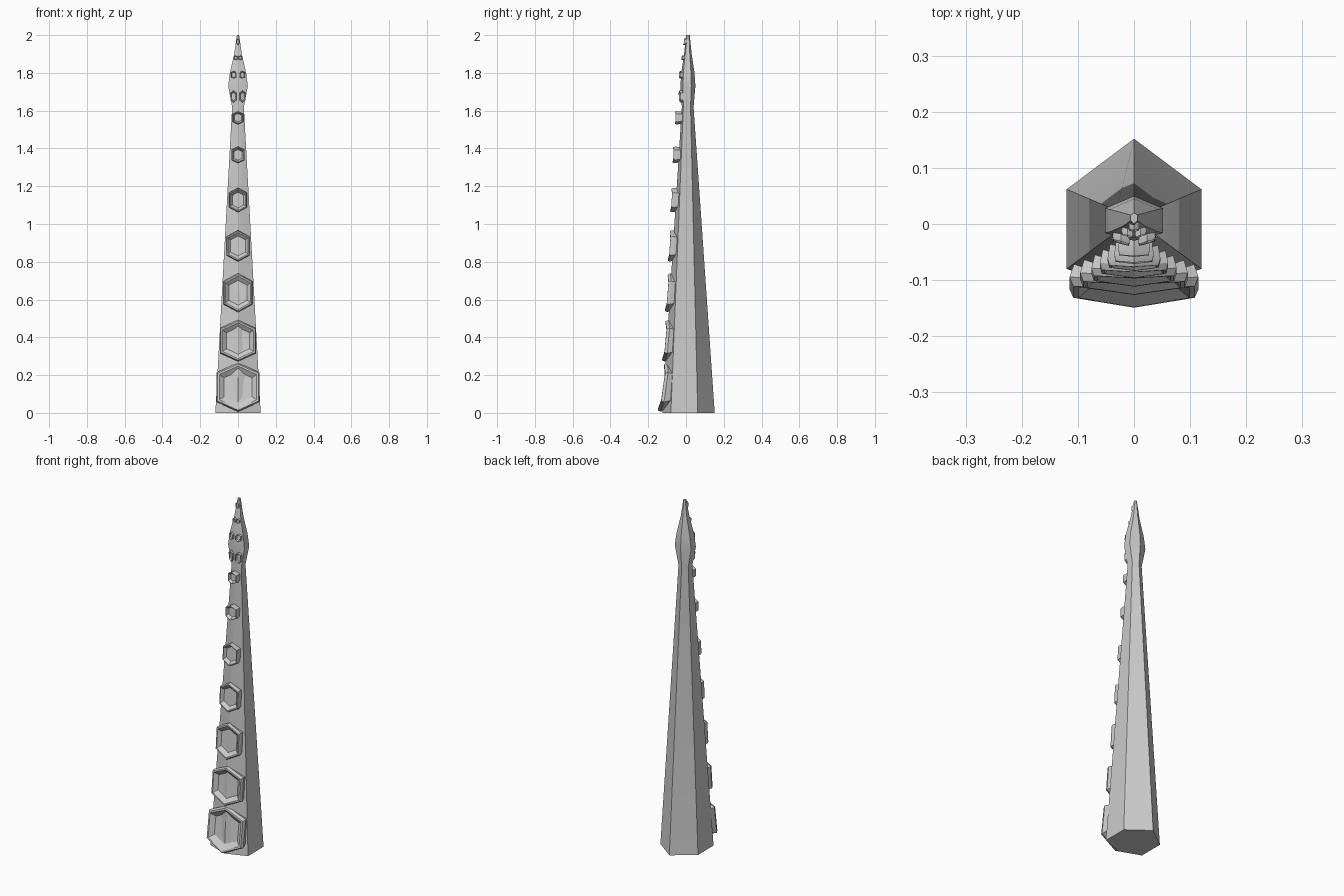
import bpy

if "Cube" in bpy.data.objects:
    bpy.data.objects.remove(bpy.data.objects["Cube"])


def make_object(name, verts, faces):
    mesh = bpy.data.meshes.new(name)
    mesh.from_pydata(verts, [], faces)
    obj = bpy.data.objects.new(name, mesh)
    bpy.context.collection.objects.link(obj)
    bpy.ops.object.select_all(action='DESELECT')
    obj.select_set(True)
    bpy.context.view_layer.objects.active = obj
    bpy.ops.object.mode_set(mode='EDIT')
    bpy.ops.mesh.select_all(action='SELECT')
    bpy.ops.mesh.normals_make_consistent(inside=False)
    bpy.ops.object.mode_set(mode='OBJECT')
    bpy.ops.object.shade_smooth_by_angle()
    return obj


def loft(name, rings):
    """Skin a stack of six-sided rings and cap both ends."""
    n = 6
    verts = [v for r in rings for v in r]
    faces = [(i * n + j, i * n + (j + 1) % n, (i + 1) * n + (j + 1) % n, (i + 1) * n + j)
             for i in range(len(rings) - 1) for j in range(n)]
    last = (len(rings) - 1) * n
    faces += [tuple(range(n))[::-1], tuple(range(last, last + n))]
    return make_object(name, verts, faces)


# Tapering six-sided arm with a leaf-shaped tip:
# height, half width, front y, front-side y, back-side y, back y
SECTIONS = [
    (0.00, 0.120, -0.125, -0.080, 0.062, 0.152),
    (1.62, 0.031, -0.022, -0.014, 0.024, 0.040),
    (1.73, 0.052, -0.030, -0.016, 0.028, 0.050),
    (1.80, 0.043, -0.025, -0.014, 0.026, 0.045),
    (1.90, 0.020, -0.010, -0.004, 0.020, 0.030),
    (2.00, 0.006, 0.000, 0.006, 0.016, 0.020),
]
loft("arm", [[(0, f, z), (w, fs, z), (w, bs, z), (0, b, z), (-w, bs, z), (-w, fs, z)]
             for z, w, f, fs, bs, b in SECTIONS])


def sucker(name, cx, cz, w, h, front, depth, tilt, bend):
    """Hexagonal cup: outer wall, chamfered rim and recessed floor."""
    hexagon = [(0, -1), (1, -0.6), (1, 0.6), (0, 1), (-1, 0.6), (-1, -0.6)]
    profile = [(0.90, depth), (1.0, depth * 0.3), (0.94, 0), (0.86, 0),
               (0.64, depth * 0.42)]
    rings = []
    for scale, back in profile:
        ring = []
        for hx, hz in hexagon:
            x, dz = cx + hx * w * scale, hz * h * scale
            ring.append((x, front + back + tilt * dz + bend * abs(x), cz + dz))
        rings.append(ring)
    return loft(name, rings)


# Row of suckers down the front: height, half width, half height, front y, depth, tilt
ROW = [
    (0.136, 0.115, 0.130, -0.132, 0.050, 0.14),
    (0.382, 0.096, 0.110, -0.117, 0.048, 0.09),
    (0.636, 0.076, 0.103, -0.104, 0.043, 0.08),
    (0.884, 0.061, 0.083, -0.091, 0.040, 0.07),
    (1.127, 0.047, 0.065, -0.080, 0.040, 0.06),
    (1.366, 0.035, 0.044, -0.070, 0.040, 0.03),
    (1.562, 0.028, 0.035, -0.058, 0.038, 0.02),
]
for i, (z, w, h, f, d, t) in enumerate(ROW):
    sucker(f"sucker_{i + 1}", 0, z, w, h, f, d, t, 0.1)

# Paired small suckers on the two front faces of the tip:
# height, x offset, half width, half height, front y, tilt
PAIRS = [
    (1.675, 0.024, 0.015, 0.033, -0.041, -0.05),
    (1.790, 0.023, 0.015, 0.021, -0.040, 0.10),
    (1.880, 0.012, 0.010, 0.012, -0.025, 0.12),
]
for i, (z, x, w, h, f, t) in enumerate(PAIRS):
    for side, s in (("left", -1), ("right", 1)):
        sucker(f"tip_sucker_{side}_{i + 1}", s * x, z, w, h, f, 0.018, t, 0.3)
sucker("end_sucker", 0, 1.965, 0.009, 0.018, -0.013, 0.016, 0.1, 0.3)
